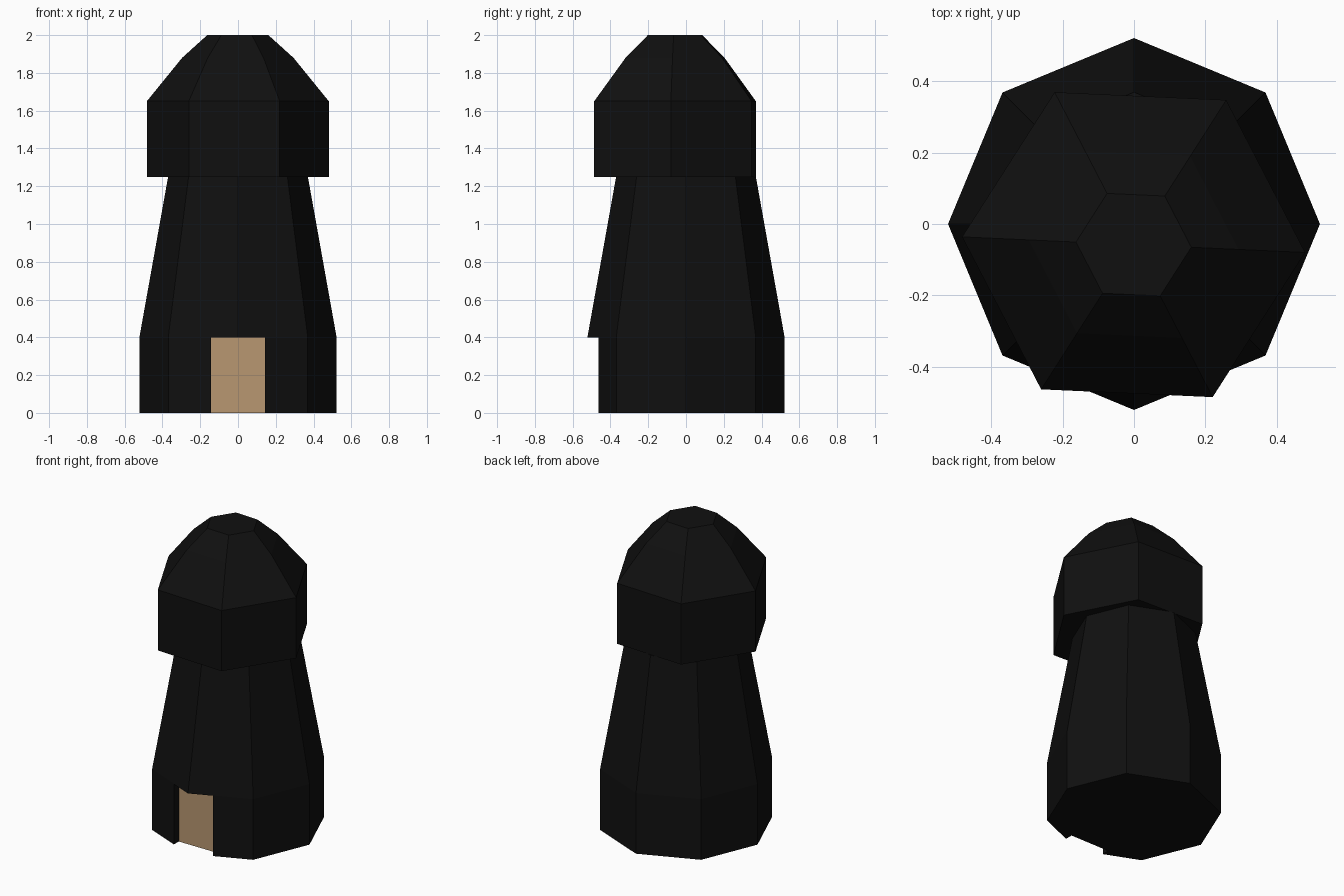
import bpy, bmesh, math

if "Cube" in bpy.data.objects:
    bpy.data.objects.remove(bpy.data.objects["Cube"])


def material(name, rgb):
    m = bpy.data.materials.new(name)
    m.diffuse_color = (*rgb, 1)
    m.use_nodes = True
    m.node_tree.nodes["Principled BSDF"].inputs["Base Color"].default_value = m.diffuse_color
    return m


black = material("black", (0.005, 0.005, 0.005))
tan = material("tan wood", (0.48, 0.31, 0.165))


def lathe(name, sides, rings, centre=(0, 0), turn=0.0):
    """Closed low-poly turned solid from (radius, height) rings."""
    bm = bmesh.new()
    loops = []
    for r, z in rings:
        loops.append([bm.verts.new((centre[0] + r * math.cos(turn + math.tau * i / sides),
                                    centre[1] + r * math.sin(turn + math.tau * i / sides), z))
                      for i in range(sides)])
    for a, b in zip(loops, loops[1:]):
        for i in range(sides):
            j = (i + 1) % sides
            bm.faces.new((a[i], a[j], b[j], b[i]))
    bm.faces.new(loops[0][::-1])
    bm.faces.new(loops[-1])
    mesh = bpy.data.meshes.new(name)
    bm.to_mesh(mesh)
    bm.free()
    ob = bpy.data.objects.new(name, mesh)
    bpy.context.collection.objects.link(ob)
    mesh.materials.append(black)
    return ob


# Tapered octagonal tower
tower = lathe("tower", 8, [(0.522, 0), (0.522, 0.4), (0.37, 1.25)])
tower.data.materials.append(tan)

# Shallow doorway cut across the front corner
DOOR_Y = -0.412
bpy.ops.mesh.primitive_cube_add(size=1, location=(-0.001, DOOR_Y - 0.15, 0.148))
cutter = bpy.context.object
cutter.name = "doorway_cutter"
cutter.scale = (0.286, 0.3, 0.5)
cutter.hide_render = True
cut = tower.modifiers.new("doorway", 'BOOLEAN')
cut.operation = 'DIFFERENCE'
cut.solver = 'EXACT'
cut.object = cutter
bpy.context.view_layer.objects.active = tower
bpy.ops.object.modifier_apply(modifier=cut.name)
bpy.data.objects.remove(cutter)

# Door: the back wall of the doorway
for f in tower.data.polygons:
    is_door = f.normal.y < -0.99 and abs(f.center.y - DOOR_Y) < 0.01
    f.material_index = 1 if is_door else 0

# Six-sided domed cap, set slightly forward and turned
lathe("cap", 6, [(0.482, 1.25), (0.482, 1.65), (0.295, 1.88), (0.162, 2.0)],
      centre=(-0.001, -0.058), turn=math.radians(-2.6))
